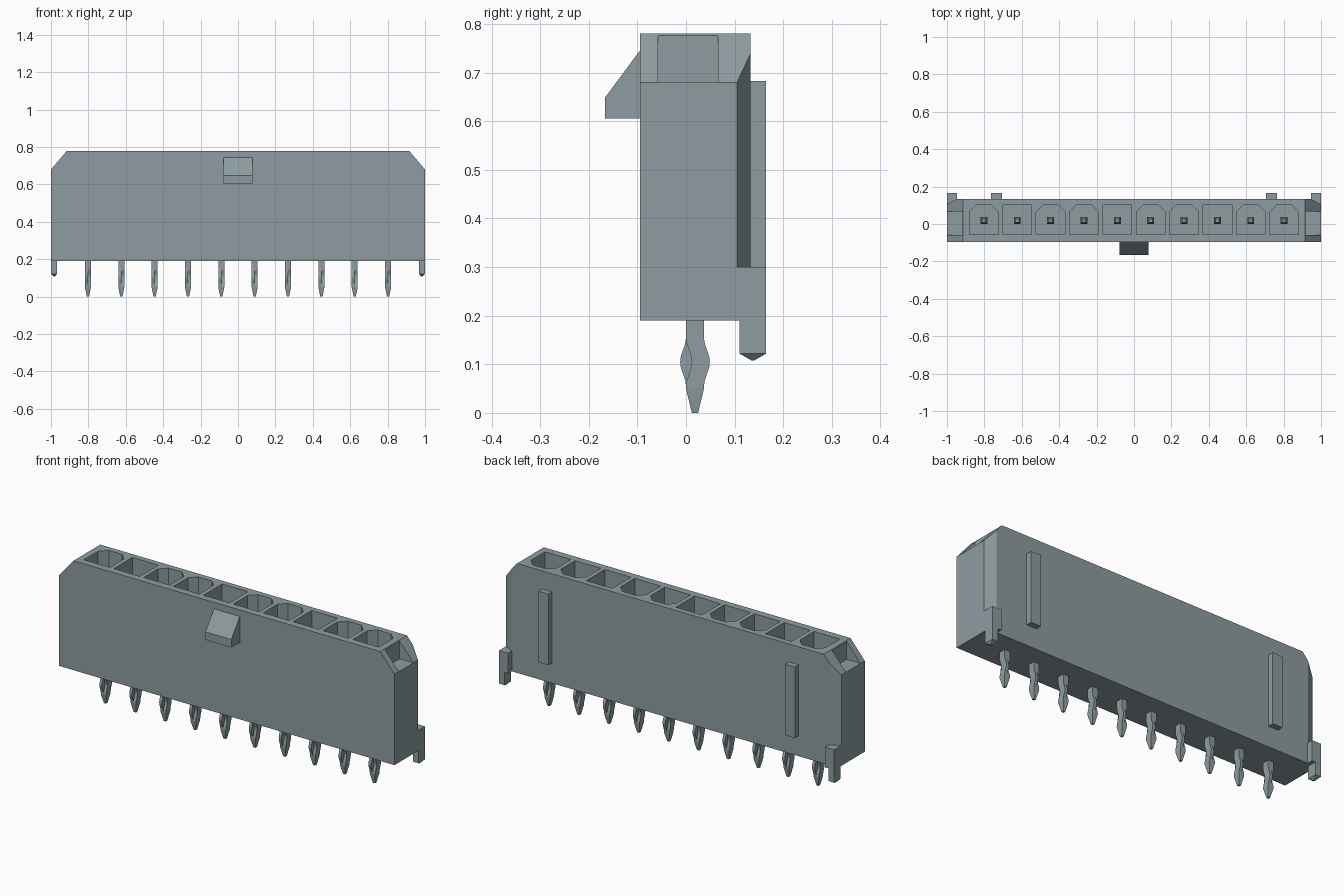
import bpy, bmesh, math
from mathutils import Vector

cube = bpy.data.objects.get("Cube")
if cube:
    bpy.data.objects.remove(cube, do_unlink=True)

grey = bpy.data.materials.new("blue_grey")
grey.use_nodes = True
COLOUR = (0.27, 0.335, 0.355, 1)
grey.diffuse_color = COLOUR
grey.node_tree.nodes["Principled BSDF"].inputs["Base Color"].default_value = COLOUR


def finish(bm, name):
    bmesh.ops.recalc_face_normals(bm, faces=bm.faces)
    mesh = bpy.data.meshes.new(name)
    bm.to_mesh(mesh)
    bm.free()
    mesh.materials.append(grey)
    obj = bpy.data.objects.new(name, mesh)
    bpy.context.collection.objects.link(obj)
    return obj


def prism(bm, points, axis, a, b):
    """Extrude a 2D outline along an axis; the outline uses the other two axes in order."""
    def put(p, d):
        co = list(p)
        co.insert("xyz".index(axis), d)
        return bm.verts.new(co)
    lo, hi = [put(p, a) for p in points], [put(p, b) for p in points]
    n = len(points)
    bm.faces.new(lo[::-1])
    bm.faces.new(hi)
    for i in range(n):
        j = (i + 1) % n
        bm.faces.new((lo[i], lo[j], hi[j], hi[i]))


def loft(bm, sections):
    """Join rectangular sections (z, x0, x1, y0, y1)."""
    rings = [[bm.verts.new((x, y, z)) for x, y in ((x0, y0), (x1, y0), (x1, y1), (x0, y1))]
             for z, x0, x1, y0, y1 in sections]
    bm.faces.new(rings[0][::-1])
    bm.faces.new(rings[-1])
    for r, s in zip(rings, rings[1:]):
        for i in range(4):
            j = (i + 1) % 4
            bm.faces.new((r[i], r[j], s[j], s[i]))


def box(bm, x0, x1, y0, y1, z0, z1):
    loft(bm, [(z0, x0, x1, y0, y1), (z1, x0, x1, y0, y1)])


FRONT, BACK, BASE, TOP = -0.095, 0.133, 0.19, 0.78
PIN_Y, PITCH, COUNT = 0.0185, 0.1783, 10
pin_xs = [(i - (COUNT - 1) / 2) * PITCH for i in range(COUNT)]

# Housing: long block with sloped upper ends
bm = bmesh.new()
prism(bm, [(-1, BASE), (1, BASE), (1, 0.68), (0.915, TOP), (-0.915, TOP), (-1, 0.68)],
      "y", FRONT, BACK)
housing = finish(bm, "housing")

# Cutter: contact cavities, end notches and rear corner bevels
bm = bmesh.new()
HALF, Y0, Y1, C = 0.077, -0.056, 0.102, 0.037
for i, x in enumerate(pin_xs):
    if i % 3 == 1:
        outline = [(x - HALF, Y0), (x + HALF, Y0), (x + HALF, Y1), (x - HALF, Y1)]
    else:
        outline = [(x - HALF, Y0), (x + HALF, Y0), (x + HALF, Y1 - C), (x + HALF - C, Y1),
                   (x - HALF + C, Y1), (x - HALF, Y1 - C)]
    prism(bm, outline, "z", 0.28, 0.9)
for s in (-1, 1):
    x0, x1 = sorted((s * 0.918, s * 1.1))
    box(bm, x0, x1, -0.058, 0.066, 0.68, 0.9)
    # bevel line runs through (1, 0.105) and (0.949, 0.133)
    prism(bm, [(s * 1.0255, 0.091), (s * 0.9235, 0.147), (s * 1.0255, 0.147)], "z", 0.3, 0.9)
cutter = finish(bm, "housing_cutter")
cutter.hide_render = True

mod = housing.modifiers.new("cavities", "BOOLEAN")
mod.operation, mod.solver, mod.object = "DIFFERENCE", "EXACT", cutter
bpy.context.view_layer.objects.active = housing
bpy.ops.object.modifier_apply(modifier=mod.name)
bpy.data.objects.remove(cutter, do_unlink=True)

# Front latch ramp
bm = bmesh.new()
prism(bm, [(FRONT, 0.745), (-0.167, 0.648), (-0.167, 0.605), (FRONT, 0.605)],
      "x", -0.077, 0.077)
finish(bm, "latch_ramp")

# Rear ribs and corner feet with pointed pegs
for s, side in ((1, "left"), (-1, "right")):
    bm = bmesh.new()
    x0, x1 = sorted((s * 0.706, s * 0.765))
    box(bm, x0, x1, BACK, 0.165, 0.3, 0.683)
    finish(bm, side + "_rear_rib")

    bm = bmesh.new()
    x0, x1 = sorted((s * 0.946, s))
    box(bm, x0, x1, 0.11, 0.165, BASE, 0.3)
    x0, x1 = sorted((s * 0.967, s))
    xm = (x0 + x1) / 2
    loft(bm, [(0.108, xm - 0.003, xm + 0.003, 0.1345, 0.1405),
              (0.122, x0, x1, 0.11, 0.165), (BASE, x0, x1, 0.11, 0.165)])
    finish(bm, side + "_corner_foot")


# Contact pins: tapered blade inside, split and bowed tail below
def bow(z):
    return 0.006 * (1 + math.cos(math.pi * (z - 0.105) / 0.05)) if 0.055 < z < 0.155 else 0


tail_zs = [0.05] + [0.055 + 0.01 * k for k in range(11)] + [BASE]
for i, x in enumerate(pin_xs):
    bm = bmesh.new()
    w = 0.0185
    loft(bm, [(0.27, x - w, x + w, PIN_Y - w, PIN_Y + w),
              (0.58, x - w, x + w, PIN_Y - w, PIN_Y + w),
              (0.62, x - w / 2, x + w / 2, PIN_Y - w / 2, PIN_Y + w / 2)])
    for s in (-1, 1):
        sections = [(0, *sorted((x, x + s * 0.006)), PIN_Y - 0.0065, PIN_Y + 0.0065)]
        for z in tail_zs:
            y = PIN_Y + s * bow(z)
            sections.append((z, *sorted((x, x + s * 0.016)), y - w, y + w))
        loft(bm, sections)
    pin = finish(bm, f"contact_pin_{i + 1}")
    bpy.ops.object.select_all(action="DESELECT")
    pin.select_set(True)
    bpy.context.view_layer.objects.active = pin
    bpy.ops.object.shade_smooth_by_angle(angle=math.radians(30))
